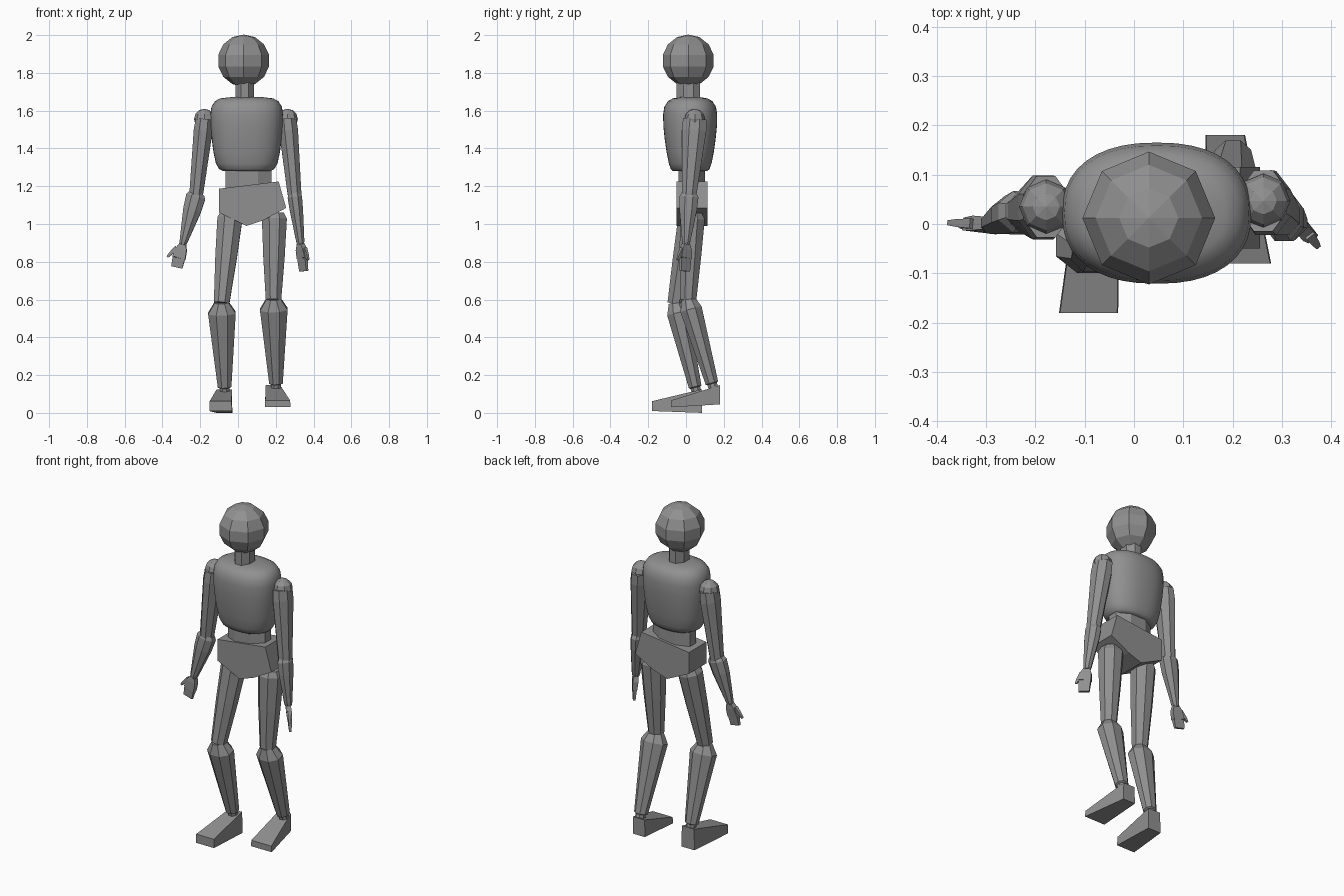
import bpy, bmesh, math
from mathutils import Vector, Matrix

old = bpy.data.objects.get("Cube")
if old:
    bpy.data.objects.remove(old, do_unlink=True)

GREY = (0.28, 0.28, 0.28, 1)
mat = bpy.data.materials.new("plain grey")
mat.use_nodes = True
mat.diffuse_color = GREY
mat.node_tree.nodes["Principled BSDF"].inputs["Base Color"].default_value = GREY


def finish(name, bm, smooth=False):
    bmesh.ops.recalc_face_normals(bm, faces=bm.faces)
    for f in bm.faces:
        f.smooth = smooth
    me = bpy.data.meshes.new(name)
    bm.to_mesh(me)
    bm.free()
    me.materials.append(mat)
    ob = bpy.data.objects.new(name, me)
    bpy.context.collection.objects.link(ob)
    return ob


def loft(name, rings, smooth=False):
    """Skin a closed body over rings of equal point count."""
    bm = bmesh.new()
    loops = [[bm.verts.new(p) for p in ring] for ring in rings]
    n = len(loops[0])
    for a, b in zip(loops, loops[1:]):
        for i in range(n):
            j = (i + 1) % n
            bm.faces.new((a[i], a[j], b[j], b[i]))
    bm.faces.new(loops[0])
    bm.faces.new(loops[-1])
    return finish(name, bm, smooth)


def limb(name, start, end, profile, n=8, side=(1, 0, 0)):
    """Faceted limb; profile rows are (fraction along, half width, half depth)."""
    start, end = Vector(start), Vector(end)
    axis = (end - start).normalized()
    u = Vector(side)
    u = (u - axis * u.dot(axis)).normalized()
    v = axis.cross(u)
    k = 1 / math.cos(math.pi / n)
    angles = [(i + 0.5) * math.tau / n for i in range(n)]
    loft(name, [[start.lerp(end, t) + u * math.cos(a) * rx * k + v * math.sin(a) * ry * k
                 for a in angles] for t, rx, ry in profile])


def ball(name, centre, radius, rings):
    bm = bmesh.new()
    bmesh.ops.create_uvsphere(bm, u_segments=8, v_segments=rings, radius=radius,
                              matrix=Matrix.Translation(centre))
    finish(name, bm)


# Head, neck and waist
ball("head", (0.03, 0.012, 1.865), 0.138, 7)
limb("neck", (0.036, 0.013, 1.62), (0.036, 0.013, 1.77), [(0, 0.05, 0.062), (1, 0.05, 0.062)])
limb("waist", (0.055, 0.03, 1.12), (0.055, 0.03, 1.33), [(0, 0.122, 0.07), (1, 0.122, 0.07)])

# Chest: rounded body, rows are height, half width, half depth
chest = [(1.28, 0.08, 0.05), (1.28, 0.125, 0.09), (1.29, 0.145, 0.102), (1.32, 0.163, 0.113),
         (1.38, 0.176, 0.125), (1.45, 0.185, 0.135), (1.52, 0.191, 0.142), (1.58, 0.192, 0.143),
         (1.62, 0.187, 0.137), (1.65, 0.168, 0.118), (1.665, 0.14, 0.092), (1.672, 0.08, 0.05)]


def power(c, e=0.86):
    return math.copysign(abs(c) ** e, c)


loft("chest", [[(0.046 + rx * power(math.cos(a)), 0.022 + ry * power(math.sin(a)), z)
                for a in (i * math.tau / 40 for i in range(40))] for z, rx, ry in chest], True)

# Pelvis: tilted outline with a wedge bottom
outline = [(-0.10, 1.187), (0.215, 1.225), (0.255, 1.085), (0.135, 1.02), (0.045, 0.99), (-0.10, 1.06)]
loft("pelvis", [[(x, y, z) for x, z in outline] for y in (-0.05, 0.115)])

# Legs: hip, knee and ankle joints
legs = {"right": ((-0.04, 0.03, 1.06), (-0.087, -0.055, 0.58), (-0.07, 0.055, 0.11)),
        "left": ((0.193, 0.035, 1.06), (0.188, 0.012, 0.6), (0.202, 0.145, 0.13))}
for s, (hip, knee, ankle) in legs.items():
    limb(s + "_thigh", hip, knee, [(0, 0.05, 0.05), (0.07, 0.066, 0.066), (0.5, 0.057, 0.057),
                                   (1, 0.041, 0.043)])
    limb(s + "_shin", knee, ankle, [(-0.01, 0.038, 0.036), (0.11, 0.073, 0.058), (0.94, 0.036, 0.034),
                                    (0.95, 0.026, 0.026), (1, 0.026, 0.026)])


# Feet: wedges from a tall heel to a wide flat toe
def foot(name, heel, toe):
    loft(name, [[(x0, y, z0), (x1, y, z0), (x1 - inset, y, z1), (x0 + inset, y, z1)]
                for y, x0, x1, z0, z1, inset in (heel, toe)])


foot("right_foot", (0.085, -0.115, -0.03, 0.0, 0.125, 0.002), (-0.18, -0.152, -0.032, 0.01, 0.062, 0.002))
foot("left_foot", (0.18, 0.145, 0.225, 0.045, 0.147, 0.002), (-0.08, 0.142, 0.278, 0.03, 0.066, 0.002))

# Arms: shoulder, elbow, wrist, knuckles, fingertips, thumb ends, hand direction, forearm size
arms = {"right": ((-0.178, 0.035, 1.555), (-0.222, 0.025, 1.15), (-0.293, 0.0, 0.89),
                  (-0.313, -0.004, 0.82), (-0.324, -0.005, 0.77),
                  (-0.325, 0, 0.875), (-0.375, 0.002, 0.825), (-1, 0.1, 0), (0.052, 0.042)),
        "left": ((0.262, 0.047, 1.555), (0.3, 0.016, 1.15), (0.332, 0.0, 0.89),
                 (0.342, -0.004, 0.82), (0.348, -0.006, 0.75),
                 (0.352, -0.018, 0.87), (0.372, -0.045, 0.81), (0.6, -0.75, 0), (0.038, 0.05))}
for s, (shoulder, elbow, wrist, knuckle, tip, thumb0, thumb1, out, (fx, fy)) in arms.items():
    ball(s + "_shoulder", shoulder, 0.055, 6)
    limb(s + "_upper_arm", shoulder, elbow, [(0, 0.046, 0.062), (0.15, 0.05, 0.065),
                                             (0.95, 0.037, 0.04), (1.03, 0.034, 0.038)])
    limb(s + "_forearm", elbow, wrist, [(-0.04, fx * 0.8, fy * 0.8), (0.03, fx, fy), (0.3, fx * 0.92, fy * 0.92),
                                        (0.92, 0.022, 0.022), (1, 0.018, 0.018)])
    limb(s + "_palm", wrist, knuckle, [(-0.1, 0.016, 0.013), (0.35, 0.03, 0.015), (1, 0.035, 0.013)], 4, out)
    limb(s + "_fingers", knuckle, tip, [(0, 0.033, 0.011), (1, 0.03, 0.007)], 4, out)
    limb(s + "_thumb", thumb0, thumb1, [(0, 0.011, 0.01), (0.6, 0.009, 0.008), (1, 0.005, 0.005)], 4, out)
